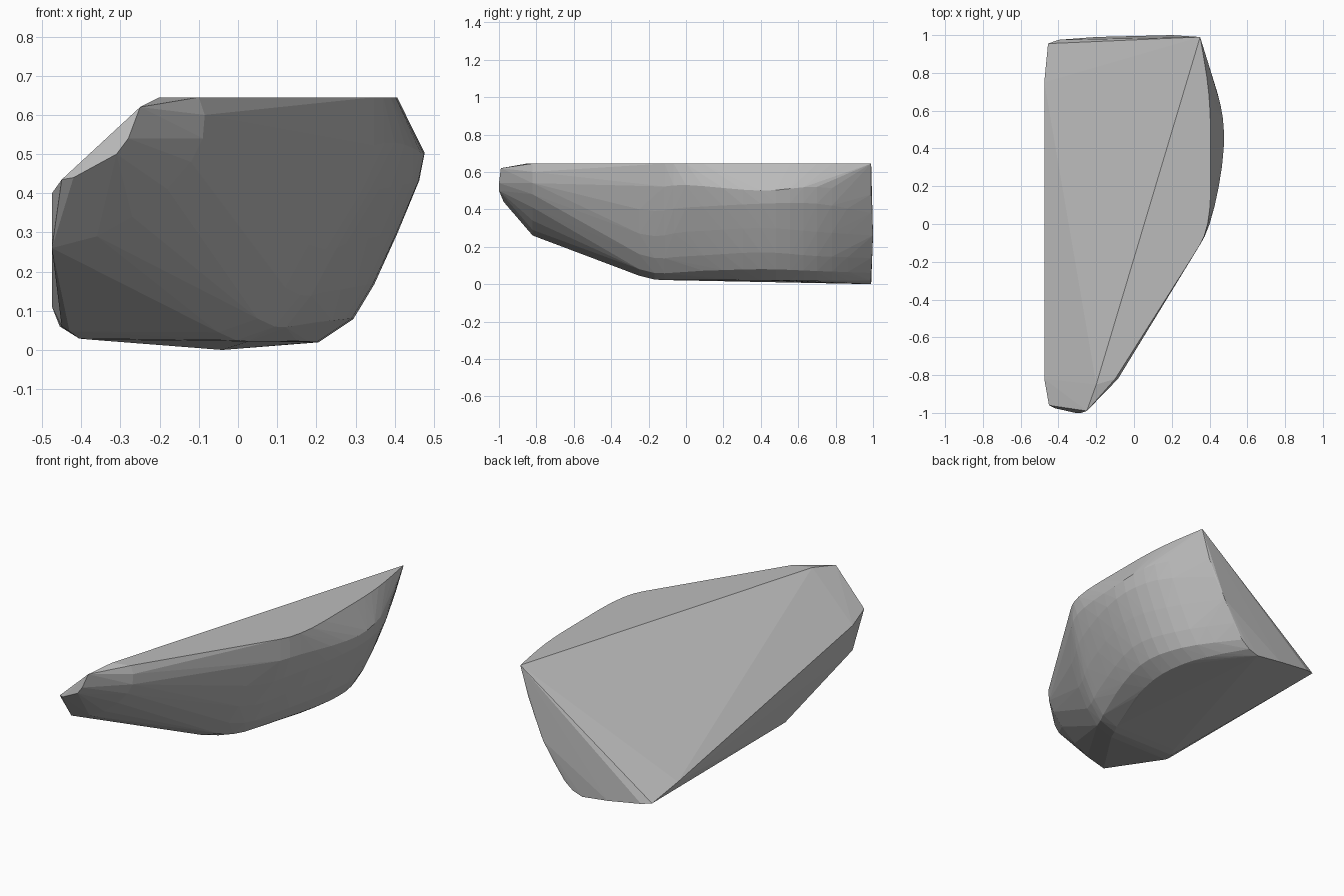
import bpy, bmesh
from mathutils import Vector

if "Cube" in bpy.data.objects:
    bpy.data.objects.remove(bpy.data.objects["Cube"])

# Cross-sections of the rounded side: y, then (x, z) from the keel up to the rim
SECTIONS = [
    (-0.82, [(-.475, .26), (-.36, .29), (-.27, .34), (-.18, .41), (-.12, .48), (-.09, .54), (-.085, .60), (-.10, .645)]),
    (-0.25, [(-.43, .047), (-.05, .045), (.05, .08), (.12, .16), (.18, .27), (.23, .40), (.26, .52), (.26, .645)]),
    (0.00, [(-.30, .03), (.08, .028), (.17, .07), (.23, .15), (.30, .28), (.36, .41), (.40, .53), (.39, .645)]),
    (0.40, [(-.10, .015), (.20, .02), (.29, .08), (.345, .17), (.405, .30), (.46, .43), (.475, .50), (.405, .645)]),
    (0.70, [(-.08, .01), (.17, .02), (.25, .07), (.30, .15), (.36, .28), (.42, .43), (.44, .52), (.395, .645)]),
    (0.99, [(-.04, 0), (.02, .02), (.07, .06), (.13, .14), (.20, .26), (.26, .38), (.30, .48), (.35, .645)]),
]

# Corners of the blunt tip, the flat left side and the back
CORNERS = [
    (-.475, -.82, .40), (-.45, -.96, .435), (-.42, -.975, .44), (-.31, -1, .50),
    (-.28, -1, .54), (-.25, -.99, .62), (-.20, -.85, .645),
    (-.45, -.25, .06), (-.475, .75, .11), (-.455, .955, .06),
    (-.40, .975, .05), (-.20, .99, .02), (.20, 1, .26),
]
STEPS = 4


def spline(a, b, c, d, t):
    """Smooth point between b and c."""
    return b + 0.5 * t * (c - a + t * (2 * a - 5 * b + 4 * c - d + t * (3 * (b - c) + d - a)))


rows = [[Vector((x, y, z)) for x, z in pts] for y, pts in SECTIONS]
points = [Vector(c) for c in CORNERS] + [p for row in rows for p in row]

# Extra in-between sections along the curved part
for i in range(1, len(rows) - 1):
    after = rows[min(i + 2, len(rows) - 1)]
    for a, b, c, d in zip(rows[i - 1], rows[i], rows[i + 1], after):
        for s in range(1, STEPS):
            p = spline(a, b, c, d, s / STEPS)
            p.z = min(max(p.z, 0), .645)
            points.append(p)

# Wrap everything in one faceted shell
bm = bmesh.new()
for p in points:
    bm.verts.new(p)
hull = bmesh.ops.convex_hull(bm, input=bm.verts[:])
bmesh.ops.delete(bm, geom=[v for v in bm.verts if not v.link_faces], context='VERTS')
bmesh.ops.recalc_face_normals(bm, faces=bm.faces[:])

mesh = bpy.data.meshes.new("faceted_shell")
bm.to_mesh(mesh)
bm.free()

grey = bpy.data.materials.new("mid_grey")
grey.diffuse_color = (0.5, 0.5, 0.5, 1)
grey.use_nodes = True
grey.node_tree.nodes["Principled BSDF"].inputs["Base Color"].default_value = grey.diffuse_color
mesh.materials.append(grey)
shell = bpy.data.objects.new("faceted_shell", mesh)
bpy.context.collection.objects.link(shell)
